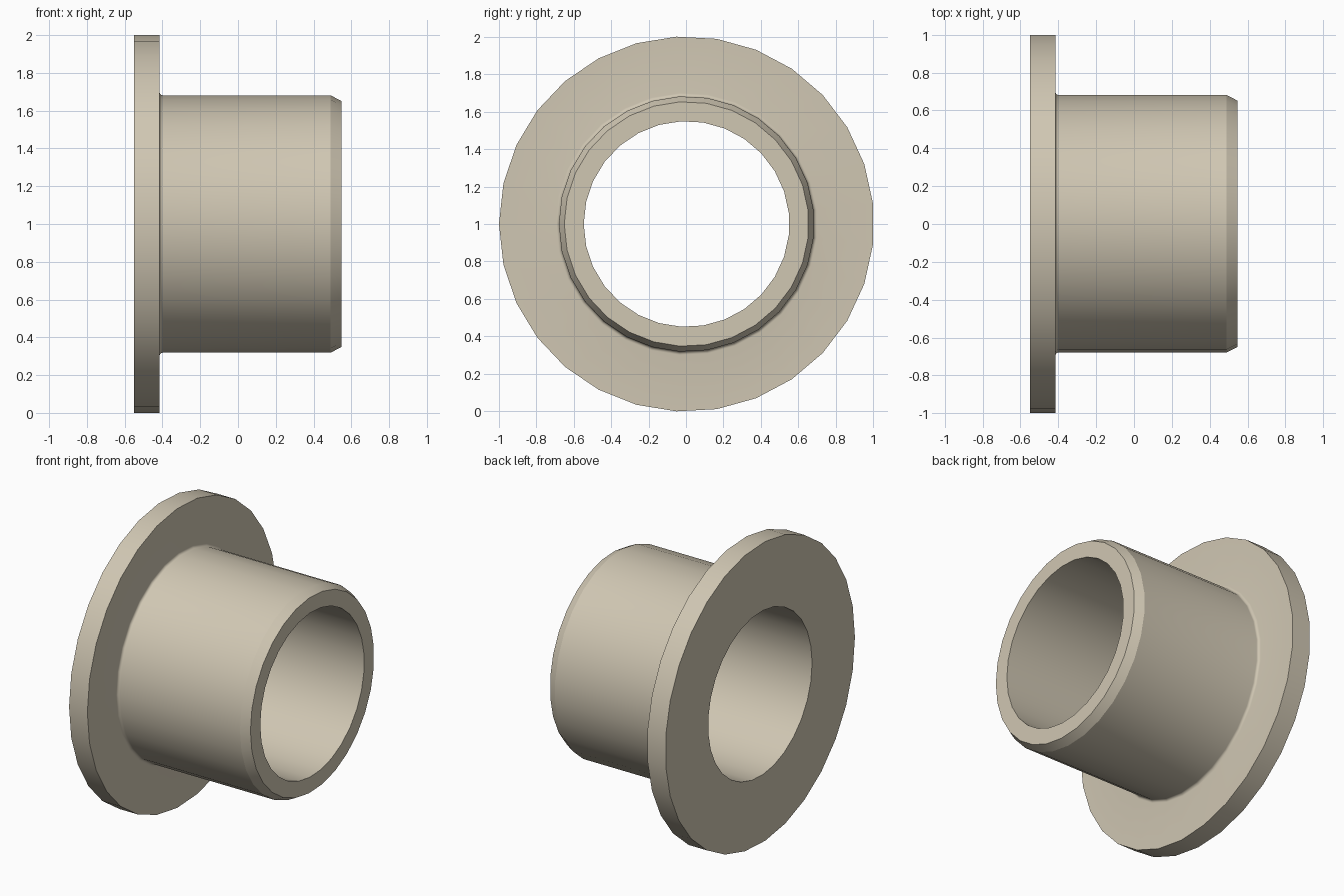
import bpy, bmesh, math

if "Cube" in bpy.data.objects:
    bpy.data.objects.remove(bpy.data.objects["Cube"])

SIDES = 29
CENTRE_Y, CENTRE_Z = 0.003, 1.0

# Material
mat = bpy.data.materials.new("warm beige")
mat.diffuse_color = (0.63, 0.57, 0.45, 1.0)
mat.use_nodes = True
mat.node_tree.nodes["Principled BSDF"].inputs["Base Color"].default_value = mat.diffuse_color

# Closed (x, radius) profile: flange, small fillet, sleeve, chamfered tip, bore
R, TUBE, BORE, FILLET = 1.0014, 0.682, 0.549, 0.018
FLANGE_X = -0.415
profile = [(-0.55, BORE), (-0.55, R), (FLANGE_X, R)]
for i in range(6):
    a = math.radians(90) * i / 5
    profile.append((FLANGE_X + FILLET * (1 - math.cos(a)),
                    TUBE + FILLET * (1 - math.sin(a))))
profile += [(0.49, TUBE), (0.547, 0.653), (0.547, BORE)]

# Lathe the profile around the x axis, with one corner pointing to -y
bm = bmesh.new()
rings = []
for s in range(SIDES):
    a = math.pi + 2 * math.pi * s / SIDES
    rings.append([bm.verts.new((x, CENTRE_Y + r * math.cos(a),
                                CENTRE_Z + r * math.sin(a)))
                  for x, r in profile])
n = len(profile)
for s in range(SIDES):
    p, q = rings[s], rings[(s + 1) % SIDES]
    for i in range(n):
        j = (i + 1) % n
        bm.faces.new((p[i], p[j], q[j], q[i]))
bmesh.ops.recalc_face_normals(bm, faces=bm.faces)

mesh = bpy.data.meshes.new("flanged_bushing")
bm.to_mesh(mesh)
bm.free()
mesh.materials.append(mat)
bushing = bpy.data.objects.new("flanged_bushing", mesh)
bpy.context.collection.objects.link(bushing)

# Smooth curved walls, keep rims and chamfer crisp
bpy.context.view_layer.objects.active = bushing
bushing.select_set(True)
bpy.ops.object.shade_smooth_by_angle(angle=math.radians(22))
